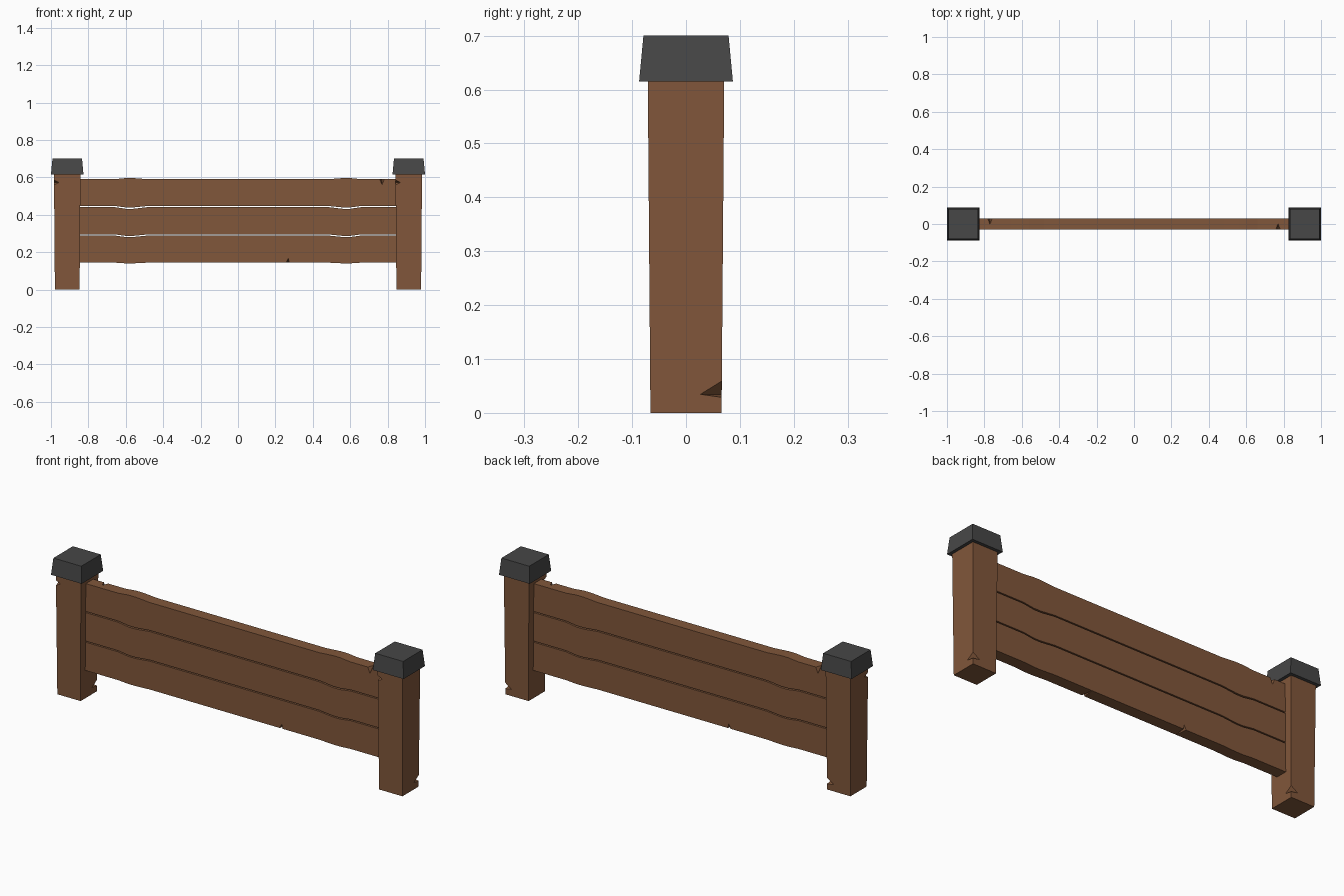
import bpy, bmesh
from mathutils import Vector

if "Cube" in bpy.data.objects:
    bpy.data.objects.remove(bpy.data.objects["Cube"], do_unlink=True)


def material(name, rgb):
    m = bpy.data.materials.new(name)
    m.use_nodes = True
    m.diffuse_color = (*rgb, 1)
    m.node_tree.nodes["Principled BSDF"].inputs["Base Color"].default_value = (*rgb, 1)
    return m


WOOD = material("brown wood", (0.22, 0.095, 0.043))
METAL = material("dark grey cap", (0.063, 0.063, 0.063))


def make_object(name, bm, mat):
    bmesh.ops.recalc_face_normals(bm, faces=bm.faces)
    mesh = bpy.data.meshes.new(name)
    bm.to_mesh(mesh)
    bm.free()
    mesh.materials.append(mat)
    obj = bpy.data.objects.new(name, mesh)
    bpy.context.collection.objects.link(obj)
    return obj


def tapered_block(name, x, z0, z1, half0, half1, mat):
    bm = bmesh.new()
    bmesh.ops.create_cube(bm, size=2)
    for v in bm.verts:
        half, z = (half1, z1) if v.co.z > 0 else (half0, z0)
        v.co = (x + v.co.x * half, v.co.y * half, z)
    return make_object(name, bm, mat)


def plank(name, bottom, top, thickness=0.06):
    """Board whose edges bow at two places; bottom and top are (height, bow)."""
    def edge(height, bow):
        right = [(0.48, 0), (0.56, bow), (0.60, bow), (0.66, 0), (0.86, 0)]
        pts = [(-x, height + b) for x, b in reversed(right)]
        return pts + [(x, height + b) for x, b in right]
    low, high = edge(*bottom), edge(*top)
    bm = bmesh.new()
    y = -thickness / 2
    lo = [bm.verts.new((x, y, z)) for x, z in low]
    hi = [bm.verts.new((x, y, z)) for x, z in high]
    faces = [bm.faces.new((lo[i], lo[i + 1], hi[i + 1], hi[i]))
             for i in range(len(lo) - 1)]
    out = bmesh.ops.extrude_face_region(bm, geom=faces)
    moved = [g for g in out["geom"] if isinstance(g, bmesh.types.BMVert)]
    bmesh.ops.translate(bm, verts=moved, vec=(0, thickness, 0))
    return make_object(name, bm, WOOD)


def chip(obj, corner, along, reach_a, reach_b):
    """Cut a wedge from an edge, running inward along the two faces beside it."""
    corner, along = Vector(corner), Vector(along)
    a, b = Vector(reach_a), Vector(reach_b)
    out = -(a.normalized() + b.normalized()) * 0.001
    pts = [corner + along, corner - along, corner + a, corner + b]
    bm = bmesh.new()
    for p in pts:
        bm.verts.new(p + out)
    bmesh.ops.convex_hull(bm, input=bm.verts[:])
    cutter = make_object("chip_cutter", bm, WOOD)
    mod = obj.modifiers.new("chip", 'BOOLEAN')
    mod.operation = 'DIFFERENCE'
    mod.solver = 'EXACT'
    mod.object = cutter
    bpy.context.view_layer.objects.active = obj
    bpy.ops.object.modifier_apply(modifier=mod.name)
    bpy.data.objects.remove(cutter, do_unlink=True)


# Posts with caps
for side, x in (("right", -0.913), ("left", 0.913)):
    post = tapered_block(side + "_post", x, 0, 0.63, 0.066, 0.071, WOOD)
    chip(post, (x - 0.0705, -0.0705, 0.572), (0, 0, 0.014), (0.028, 0, 0), (0, 0.03, 0))
    chip(post, (x + 0.0665, 0.0665, 0.044), (0, 0, 0.016), (0, -0.042, -0.01), (-0.04, 0, -0.01))
    tapered_block(side + "_post_cap", x, 0.615, 0.70, 0.087, 0.079, METAL)

# Three boards between the posts
lower = plank("lower_plank", (0.144, -0.004), (0.289, -0.008))
plank("middle_plank", (0.295, -0.008), (0.441, -0.009))
upper = plank("upper_plank", (0.447, -0.008), (0.590, 0.006))

# Cracks in the outer edges of the boards, front and back
for s in (1, -1):
    chip(upper, (s * 0.77, -s * 0.03, 0.590), (0.013, 0, 0),
         (0, 0, -0.032), (0, s * 0.034, 0))
    chip(lower, (s * 0.266, -s * 0.03, 0.144), (0.008, 0, 0),
         (0.003, 0, 0.024), (0, s * 0.068, 0))
